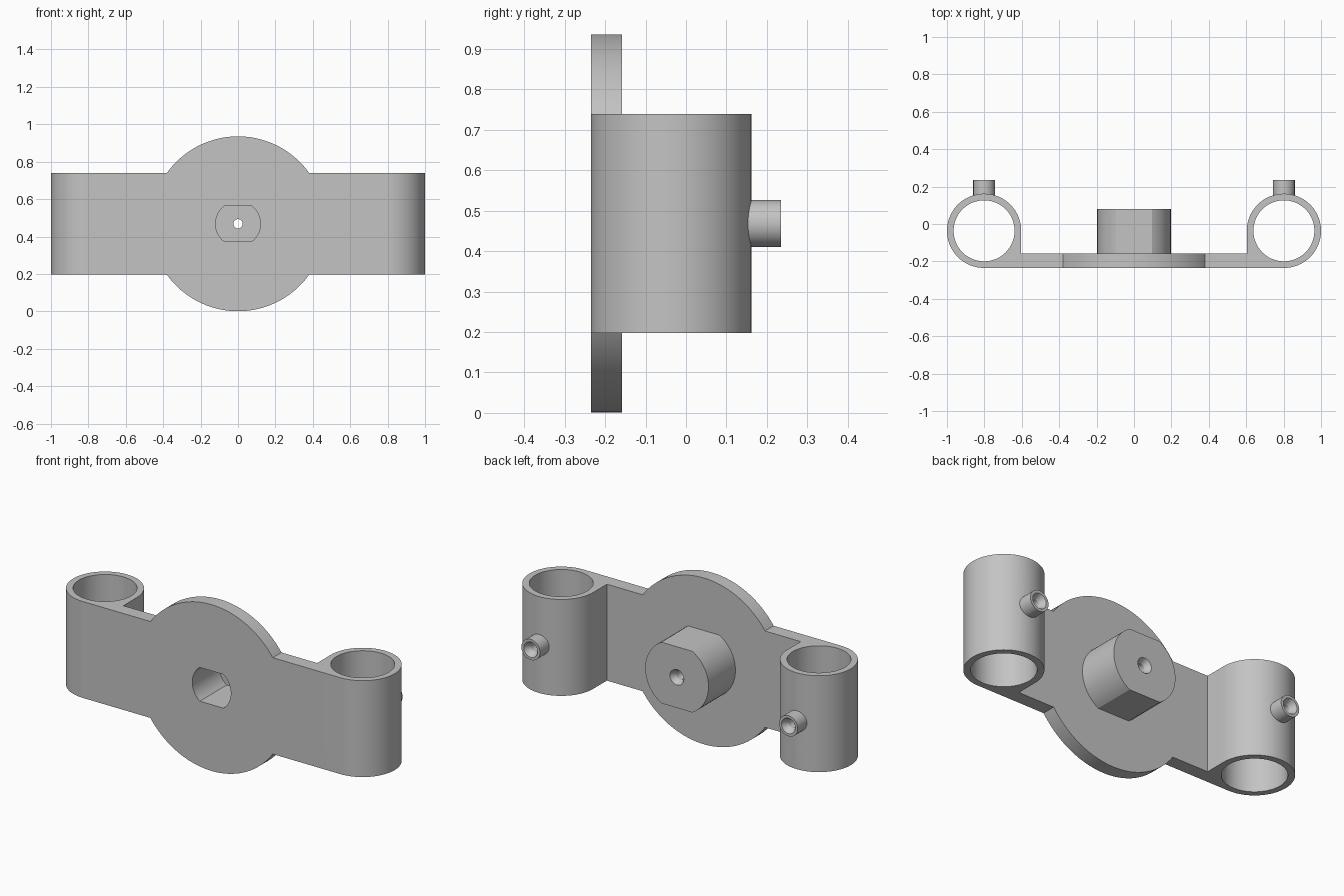
import bpy
import bmesh
from math import sin, cos, pi, asin, radians

default = bpy.data.objects.get("Cube")
if default:
    bpy.data.objects.remove(default, do_unlink=True)

# Main dimensions
FRONT, PLATE_BACK = -0.235, -0.158
MID_Z = 0.468
ARM_LOW, ARM_HIGH = 0.197, 0.739
TUBE_X, TUBE_Y, TUBE_R, BORE_R = 0.8015, -0.0365, 0.1985, 0.163

grey = bpy.data.materials.new("plain_grey")
grey.use_nodes = True
colour = (0.55, 0.55, 0.55, 1)
grey.diffuse_color = colour
grey.node_tree.nodes["Principled BSDF"].inputs["Base Color"].default_value = colour


def arc(cx, cy, r, start, end, steps=64):
    return [(cx + r * cos(start + (end - start) * i / steps),
             cy + r * sin(start + (end - start) * i / steps))
            for i in range(steps + 1)]


def circle(cx, cy, r, steps=96):
    return arc(cx, cy, r, 0, 2 * pi, steps)[:-1]


def flatted(r, half):
    """Circle about the middle with flats above and below."""
    a = asin(half / r)
    return arc(0, MID_Z, r, -a, a, 24) + arc(0, MID_Z, r, pi - a, pi + a, 24)


def loft(name, axis, sections):
    """Solid through a list of (outline, position along axis)."""
    bm = bmesh.new()
    rings = []
    for outline, t in sections:
        rings.append([bm.verts.new((u, v, t) if axis == "z" else (u, t, v))
                      for u, v in outline])
    for low, high in zip(rings, rings[1:]):
        for i in range(len(low)):
            j = (i + 1) % len(low)
            bm.faces.new((low[i], low[j], high[j], high[i]))
    bm.faces.new(rings[0])
    bm.faces.new(rings[-1])
    bmesh.ops.recalc_face_normals(bm, faces=bm.faces)
    mesh = bpy.data.meshes.new(name)
    bm.to_mesh(mesh)
    bm.free()
    mesh.materials.append(grey)
    obj = bpy.data.objects.new(name, mesh)
    bpy.context.collection.objects.link(obj)
    return obj


def combine(target, tool, operation):
    mod = target.modifiers.new(tool.name, "BOOLEAN")
    mod.operation = operation
    mod.solver = "EXACT"
    mod.object = tool
    bpy.context.view_layer.objects.active = target
    bpy.ops.object.modifier_apply(modifier=mod.name)
    bpy.data.objects.remove(tool, do_unlink=True)


def screw_hole(name, x, inner, outer, hole_r, mouth_r, sink):
    """Straight hole that widens to a cone at its back mouth."""
    small, wide = circle(x, MID_Z, hole_r, 48), circle(x, MID_Z, mouth_r, 48)
    over = circle(x, MID_Z, mouth_r * 1.01, 48)
    return loft(name, "y", [(small, inner), (small, outer - sink),
                            (wide, outer), (over, outer + 0.02)])


# Arms and tube walls: one outline seen from above, raised along z
half = arc(TUBE_X, TUBE_Y, TUBE_R, -pi / 2, pi)
half.append((TUBE_X - TUBE_R, PLATE_BACK))
outline = half + [(-x, y) for x, y in reversed(half)]
body = loft("clamp_bracket", "z", [(outline, ARM_LOW), (outline, ARM_HIGH)])

# Round centre plate and the flat-sided hub behind it
disc = circle(0, MID_Z, 0.4675, 128)
combine(body, loft("centre_disc", "y", [(disc, FRONT), (disc, PLATE_BACK)]), "UNION")
hub = flatted(0.197, 0.172)
combine(body, loft("hub", "y", [(hub, -0.2), (hub, 0.081)]), "UNION")

# Small bosses on the back of the tubes, then the bores and boss holes
for side in (-1, 1):
    x = side * TUBE_X
    boss = circle(x, MID_Z, 0.058, 64)
    combine(body, loft("boss", "y", [(boss, 0.14), (boss, 0.235)]), "UNION")
    bore = circle(x, TUBE_Y, BORE_R)
    combine(body, loft("bore", "z", [(bore, 0.1), (bore, 0.9)]), "DIFFERENCE")
    combine(body, screw_hole("boss_hole", x, 0.0, 0.235, 0.024, 0.043, 0.035),
            "DIFFERENCE")

# Pocket in the front of the hub and the screw hole through its back
pocket = flatted(0.12, 0.095)
combine(body, loft("pocket", "y", [(pocket, -0.3), (pocket, 0.003)]), "DIFFERENCE")
combine(body, screw_hole("hub_hole", 0, -0.05, 0.081, 0.025, 0.043, 0.03),
        "DIFFERENCE")

# Smooth curves, crisp edges
bpy.ops.object.select_all(action="DESELECT")
body.select_set(True)
bpy.context.view_layer.objects.active = body
bpy.ops.object.shade_smooth_by_angle(angle=radians(25))
